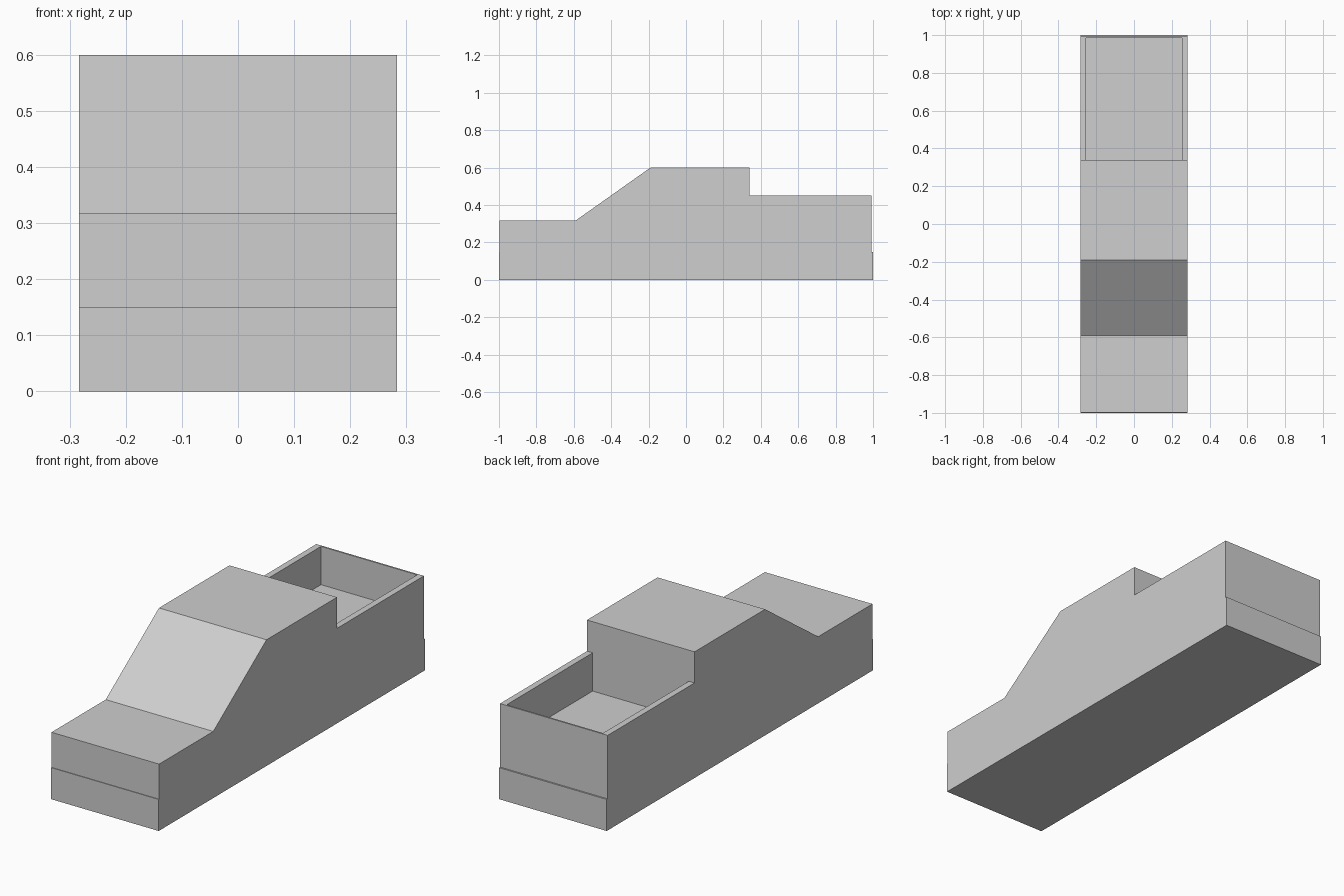
import bpy
import bmesh

cube = bpy.data.objects.get("Cube")
if cube:
    bpy.data.objects.remove(cube, do_unlink=True)

# Single light grey paint
GREY = (0.62, 0.62, 0.62, 1.0)
paint = bpy.data.materials.new("light grey")
paint.use_nodes = True
paint.diffuse_color = GREY
paint.node_tree.nodes["Principled BSDF"].inputs["Base Color"].default_value = GREY

HALF = 0.283      # half width of the truck
WALL = 0.03       # side wall thickness of the bed
CAB_BACK = 0.34
REAR = 0.993
BED_FLOOR = 0.27
BED_TOP = 0.452
BASE_TOP = 0.15


def extrude_profile(name, points, x0, x1):
    """Extrude a closed (y, z) outline from x0 to x1."""
    bm = bmesh.new()
    face = bm.faces.new([bm.verts.new((x0, y, z)) for y, z in points])
    grown = bmesh.ops.extrude_face_region(bm, geom=[face])["geom"]
    moved = [g for g in grown if isinstance(g, bmesh.types.BMVert)]
    bmesh.ops.translate(bm, verts=moved, vec=(x1 - x0, 0, 0))
    bmesh.ops.recalc_face_normals(bm, faces=bm.faces)
    mesh = bpy.data.meshes.new(name)
    bm.to_mesh(mesh)
    bm.free()
    mesh.materials.append(paint)
    obj = bpy.data.objects.new(name, mesh)
    bpy.context.collection.objects.link(obj)
    return obj


def block(name, x0, x1, y0, y1, z0, z1):
    return extrude_profile(name, [(y0, z0), (y1, z0), (y1, z1), (y0, z1)], x0, x1)


# Lower chassis slab
block("chassis", -HALF, HALF, -1, 1, 0, BASE_TOP)

# Hood, sloped windscreen, cab and bed floor in one outline
extrude_profile("cab_and_bed_floor", [
    (-0.997, BASE_TOP), (-0.997, 0.317), (-0.59, 0.317), (-0.19, 0.6),
    (CAB_BACK, 0.6), (CAB_BACK, BED_FLOOR), (REAR, BED_FLOOR), (REAR, BASE_TOP),
], -HALF, HALF)

# Bed side walls
for side, x in (("right", -HALF), ("left", HALF - WALL)):
    block(side + "_bed_wall", x, x + WALL, CAB_BACK, REAR, BED_FLOOR, BED_TOP)

# Thin tailgate between the walls
block("tailgate", -HALF + WALL, HALF - WALL, REAR - 0.008, REAR, BED_FLOOR, BED_TOP)
